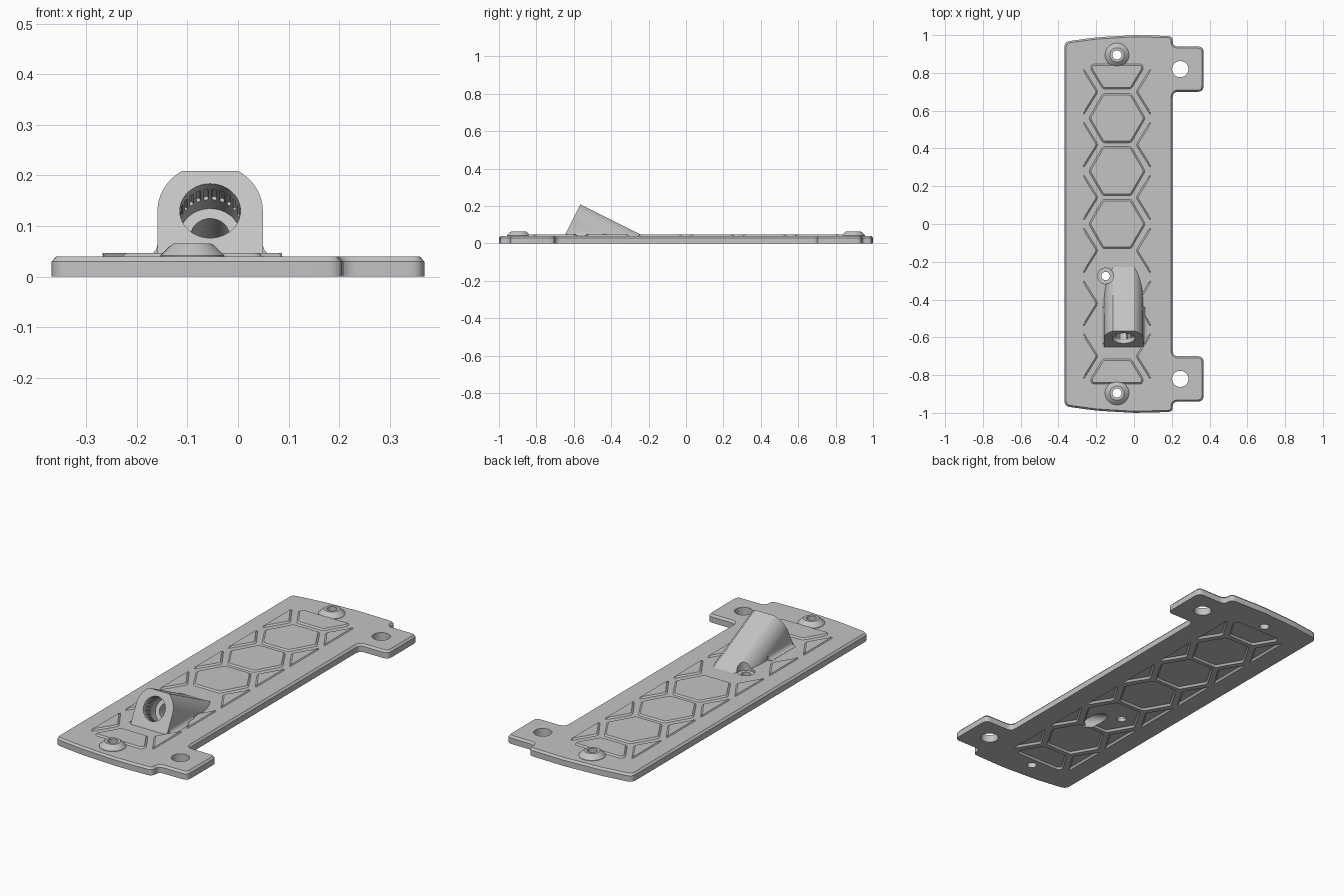
import bpy, bmesh, math
from mathutils import Matrix, Vector

cube = bpy.data.objects.get("Cube")
if cube:
    bpy.data.objects.remove(cube, do_unlink=True)

grey = bpy.data.materials.new("light_grey")
grey.use_nodes = True
colour = (0.55, 0.55, 0.55, 1)
grey.diffuse_color = colour
grey.node_tree.nodes["Principled BSDF"].inputs["Base Color"].default_value = colour


def circle(r, n=40, cx=0, cy=0):
    return [(cx + r * math.cos(math.tau * i / n), cy + r * math.sin(math.tau * i / n)) for i in range(n)]


def rounded(pts, r, steps=5):
    """Round every corner of a closed outline."""
    out = []
    for i, p in enumerate(pts):
        p = Vector(p)
        a, b = Vector(pts[i - 1]) - p, Vector(pts[(i + 1) % len(pts)]) - p
        a *= min(r, a.length * 0.45) / a.length
        b *= min(r, b.length * 0.45) / b.length
        for k in range(steps + 1):
            t = k / steps
            out.append(tuple(p + a * (1 - t) ** 2 + b * t ** 2))
    return out


def inset(pts, d):
    """Move a counter-clockwise outline inwards by d."""
    out = []
    for i, p in enumerate(pts):
        p = Vector(p)
        e1 = (p - Vector(pts[i - 1])).normalized()
        e2 = (Vector(pts[(i + 1) % len(pts)]) - p).normalized()
        n1, n2 = Vector((-e1.y, e1.x)), Vector((-e2.y, e2.x))
        out.append(p + (n1 + n2) * d / (1 + n1.dot(n2)))
    return out


def loft(name, outlines, levels, matrix=Matrix(), floor=None):
    """Solid from outlines stacked at (height, inset) levels."""
    bm = bmesh.new()
    for pts in outlines:
        rings = [[bm.verts.new((x, y, z)) for x, y in inset(pts, d)] for z, d in levels]
        n = len(pts)
        for lo, hi in zip(rings, rings[1:]):
            for i in range(n):
                j = (i + 1) % n
                bm.faces.new((lo[i], lo[j], hi[j], hi[i]))
        bm.faces.new(rings[0][::-1])
        bm.faces.new(rings[-1])
    bm.transform(matrix)
    if floor is not None:
        geom = bm.verts[:] + bm.edges[:] + bm.faces[:]
        bmesh.ops.bisect_plane(bm, geom=geom, plane_co=(0, 0, floor), plane_no=(0, 0, 1), clear_inner=True)
        bmesh.ops.holes_fill(bm, edges=[e for e in bm.edges if e.is_boundary])
    bmesh.ops.recalc_face_normals(bm, faces=bm.faces)
    mesh = bpy.data.meshes.new(name)
    bm.to_mesh(mesh)
    bm.free()
    mesh.materials.append(grey)
    obj = bpy.data.objects.new(name, mesh)
    bpy.context.collection.objects.link(obj)
    return obj


def activate(obj):
    bpy.ops.object.select_all(action="DESELECT")
    obj.select_set(True)
    bpy.context.view_layer.objects.active = obj


def combine(target, tool, operation):
    activate(target)
    mod = target.modifiers.new("combine", "BOOLEAN")
    mod.operation, mod.solver, mod.object = operation, "EXACT", tool
    bpy.ops.object.modifier_apply(modifier=mod.name)
    bpy.data.objects.remove(tool, do_unlink=True)


# Base plate with bowed ends and two mounting tabs
half = [(0.205, 0.70), (0.368, 0.70), (0.368, 0.94), (0.205, 0.94),
        (0.205, 0.995), (0, 1), (-0.2, 0.988), (-0.368, 0.965)]
outline = rounded(half + [(x, -y) for x, y in reversed(half)], 0.03)
plate = loft("base_plate", [outline], [(0, 0), (0.03, 0), (0.04, 0.009)])

# Honeycomb layout: hexagons, side triangles and end trapezoids
CX, PITCH = -0.09, 0.28


def hexagon(row):
    return rounded(circle(0.15, 6, CX, row * PITCH), 0.012, 3)


borders = []
for k in range(-3, 3):
    y = (k + 0.5) * PITCH
    tri = [(0.178, y - 0.125), (0.178, y + 0.125), (0.1, y)]
    borders.append(rounded([(CX + x, v) for x, v in tri], 0.015, 3))
    borders.append(rounded([(CX - x, v) for x, v in reversed(tri)], 0.015, 3))
trapezoid = [(-0.075, 0.715), (0.075, 0.715), (0.142, 0.825), (0.13, 0.848), (-0.13, 0.848), (-0.142, 0.825)]
borders.append(rounded([(CX + x, y) for x, y in trapezoid], 0.012, 3))
borders.append(rounded([(CX + x, -y) for x, y in reversed(trapezoid)], 0.012, 3))

panels = loft("raised_panels", borders + [hexagon(r) for r in range(3)],
              [(0.034, 0), (0.04, 0), (0.047, 0.008)])
pockets = loft("pocket_cutter", borders + [hexagon(r) for r in range(-2, 3)],
               [(-0.01, 0), (0, 0), (0.01, 0.008)])
combine(plate, pockets, "DIFFERENCE")

# Inclined socket: arched section swept down into the plate
tilt = math.atan2(2, 1)
frame = Matrix.Translation((-0.055, -0.605, 0.13)) @ Matrix.Rotation(tilt, 4, "X")
R, FLAT = 0.104, 0.088
start = math.asin(FLAT / R)
arc = [i * start / 14 for i in range(15)]
right = [(R * math.cos(a), R * math.sin(a)) for a in arc]
arch = [(-R, -0.14), (R, -0.14)] + right + [(-x, y) for x, y in reversed(right)]
socket = loft("socket", [arch], [(-0.6, 0), (0, 0)], frame, floor=0.02)
combine(plate, socket, "UNION")

# Flared foot along the socket sides
flare = [(0.125, 0.034), (0.125, 0.041), (0.114, 0.045), (0.107, 0.053), (0.103, 0.066)]
foot = loft("socket_foot", [flare + [(-x, z) for x, z in reversed(flare)]], [(0.44, 0), (0.636, 0)],
            Matrix.Translation((-0.055, 0, 0)) @ Matrix.Rotation(math.pi / 2, 4, "X"))
combine(plate, foot, "UNION")

# Screw bosses at both ends
for s in (-1, 1):
    boss = loft("screw_boss", [circle(0.063, 40, CX, s * 0.895)],
                [(0.03, 0), (0.042, 0), (0.06, 0.018), (0.065, 0.025)])
    combine(plate, boss, "UNION")

# Toothed socket bore, stepping down to a narrow passage through the plate
teeth = []
for i in range(24):
    for da, r in ((0, 0.056), (0.2, 0.056), (0.25, 0.067), (0.75, 0.067), (0.8, 0.056)):
        a = math.tau * (i + da) / 24
        teeth.append((r * math.cos(a), r * math.sin(a)))
for pts, deep, top in ((circle(0.06), 0.11, -0.05), (teeth, 0.07, 0.025), (circle(0.038), 0.42, 0.09)):
    combine(plate, loft("bore_cutter", [pts], [(-deep, 0), (-top, 0)], frame), "DIFFERENCE")

# Vertical holes: x, y, radius, bottom
holes = [(-0.15, -0.275, 0.042, 0.028), (-0.15, -0.275, 0.022, -0.1)]
for s in (-1, 1):
    holes += [(0.245, s * 0.82, 0.043, -0.1), (CX, s * 0.895, 0.024, -0.1)]
for x, y, r, low in holes:
    combine(plate, loft("hole_cutter", [circle(r, 40, x, y)], [(low, 0), (0.3, 0)]), "DIFFERENCE")

for obj in (plate, panels):
    activate(obj)
    bpy.ops.object.shade_smooth_by_angle(angle=math.radians(22))
